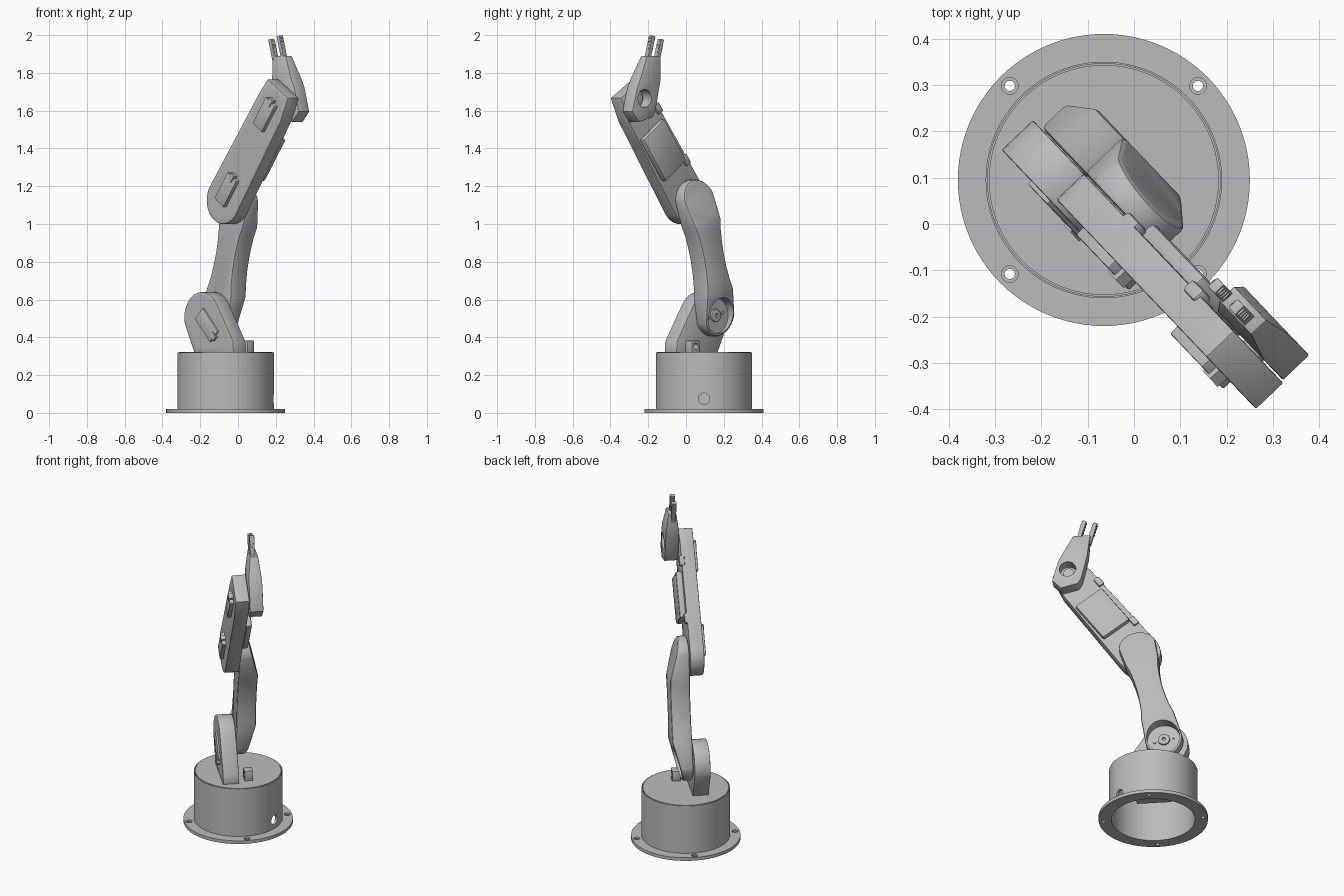
import bpy, bmesh
from math import radians, cos, sin, pi, atan2, hypot
from mathutils import Matrix, Vector

if "Cube" in bpy.data.objects:
    bpy.data.objects.remove(bpy.data.objects["Cube"])

grey = bpy.data.materials.new("plain grey")
grey.use_nodes = True
grey.diffuse_color = (0.5, 0.5, 0.5, 1)
grey.node_tree.nodes["Principled BSDF"].inputs["Base Color"].default_value = (0.5, 0.5, 0.5, 1)

# Arm plane: first axis reaches forward, second is up, third is sideways
BASE = Vector((-0.065, 0.095, 0))
yaw = radians(-46.4)
ARM = Matrix(((cos(yaw), 0, -sin(yaw), BASE.x),
              (sin(yaw), 0, cos(yaw), BASE.y),
              (0, 1, 0, 0),
              (0, 0, 0, 1)))
WORLD = Matrix.Translation(BASE)
SHOULDER, ELBOW = (-0.064, 0.515), (0.085, 1.125)


def frame(u, z, angle=0):
    return ARM @ Matrix.Translation((u, z, 0)) @ Matrix.Rotation(angle, 4, 'Z')


def arc(cx, cy, r, a0, a1, n=20):
    steps = [radians(a0 + (a1 - a0) * i / n) for i in range(n + 1)]
    return [(cx + r * cos(a), cy + r * sin(a)) for a in steps]


def circle(r, cx=0, cy=0):
    return arc(cx, cy, r, 0, 351, 39)


def slot(t0, t1, r):
    return arc(t0, 0, r, 90, 270) + arc(t1, 0, r, -90, 90)


def rect(p0, p1, q0, q1):
    return [(p0, q0), (p1, q0), (p1, q1), (p0, q1)]


def bake(o):
    dg = bpy.context.evaluated_depsgraph_get()
    mesh = bpy.data.meshes.new_from_object(o.evaluated_get(dg))
    o.modifiers.clear()
    o.data = mesh


def finish(name, bm, matrix):
    bm.transform(matrix)
    bmesh.ops.recalc_face_normals(bm, faces=bm.faces[:])
    mesh = bpy.data.meshes.new(name)
    bm.to_mesh(mesh)
    bm.free()
    mesh.materials.append(grey)
    o = bpy.data.objects.new(name, mesh)
    bpy.context.collection.objects.link(o)
    return o


def prism(name, pts, h0, h1, matrix, bevel=0, planes=()):
    bm = bmesh.new()
    face = bm.faces.new([bm.verts.new((p, q, h0)) for p, q in pts])
    up = bmesh.ops.extrude_face_region(bm, geom=[face])["geom"]
    top = [v for v in up if isinstance(v, bmesh.types.BMVert)]
    bmesh.ops.translate(bm, verts=top, vec=(0, 0, h1 - h0))
    for co, no in planes:
        bmesh.ops.bisect_plane(bm, geom=bm.verts[:] + bm.edges[:] + bm.faces[:],
                               plane_co=co, plane_no=no, clear_outer=True)
        bmesh.ops.holes_fill(bm, edges=bm.edges[:], sides=0)
    o = finish(name, bm, matrix)
    if bevel:
        m = o.modifiers.new("bevel", 'BEVEL')
        m.width, m.segments, m.angle_limit = bevel, 2, radians(40)
        bake(o)
    return o


def cut(o, pts, h0, h1, matrix):
    cutter = prism("cutter", pts, h0, h1, matrix)
    cutter.hide_render = True
    m = o.modifiers.new("cut", 'BOOLEAN')
    m.operation, m.solver, m.object = 'DIFFERENCE', 'EXACT', cutter
    bake(o)
    bpy.data.objects.remove(cutter)


def lathe(name, profile, matrix, n=96):
    bm = bmesh.new()
    rings = [[bm.verts.new((r * cos(2 * pi * i / n), r * sin(2 * pi * i / n), z))
              for i in range(n)] for r, z in profile]
    for a, b in zip(rings, rings[1:] + rings[:1]):
        for i in range(n):
            j = (i + 1) % n
            if a[i].co.xy.length + b[i].co.xy.length > 0:
                bm.faces.new((a[i], a[j], b[j], b[i]))
    bmesh.ops.remove_doubles(bm, verts=bm.verts[:], dist=1e-5)
    return finish(name, bm, matrix)


def servo(name, m):
    # body, mounting ears, output disc and ear screws
    prism(name + "_body", rect(-0.085, 0.085, -0.042, 0.042), -0.125, -0.03, m, 0.004)
    prism(name + "_ears", rect(-0.115, 0.115, -0.042, 0.042), -0.075, -0.06, m)
    prism(name + "_cable_plug", rect(0.06, 0.1, -0.015, 0.015), -0.13, -0.09, m)
    for p in (-0.1, 0.1):
        for q in (-0.022, 0.022):
            prism(name + "_screw", circle(0.008, p, q), -0.075, -0.082, m)


# Base: flanged hollow drum with a lid seam, screw holes and a cable hole
base = lathe("base_drum", [(0.24, 0), (0.315, 0), (0.315, 0.02), (0.255, 0.02),
                           (0.255, 0.32), (0.251, 0.32), (0.251, 0.312), (0.248, 0.312),
                           (0.248, 0.322), (0, 0.322), (0, 0.3), (0.24, 0.3)], WORLD)
for x in (-0.203, 0.203):
    for y in (-0.203, 0.203):
        cut(base, circle(0.011, x, y), -0.1, 0.1, WORLD)
        cut(base, circle(0.018, x, y), 0.01, 0.1, WORLD)
SIDE = WORLD @ Matrix.Rotation(pi / 2, 4, 'Y')
cut(base, circle(0.03, -0.075, 0), 0.15, 0.4, SIDE)
prism("base_servo", rect(-0.1, 0.1, -0.05, 0.05), 0.14, 0.305, WORLD @ Matrix.Rotation(yaw, 4, 'Z'))

# Cable guide on the lid
guide = prism("cable_guide", rect(-0.03, 0.03, 0, 0.065), 0.015, 0.065, frame(0.12, 0.318), 0.004)
cut(guide, circle(0.016, 0, 0.035), -0.1, 0.2, frame(0.12, 0.318))

# Shoulder bracket with a servo pocket
J = SHOULDER
m = frame(0, 0)
bracket = prism("shoulder_bracket", [(-0.12, 0.315), (0.18, 0.315), (0.175, 0.38)]
                + arc(J[0], 0.505, 0.135, 35, 195), -0.115, -0.022, m, 0.004)
cut(bracket, [(-0.095, 0.345), (0.15, 0.345), (0.15, 0.375)]
    + arc(J[0], 0.505, 0.118, 35, 195), -0.2, -0.04, m)
servo("shoulder_servo", frame(-0.02, 0.465, radians(-47)))

# Upper arm: waisted link whose outer side slopes down across both joints
du, dz = ELBOW[0] - J[0], ELBOW[1] - J[1]
L, tilt = hypot(du, dz), atan2(dz, du)
m = frame(*J, tilt)
waist = [(0.12, 0.098), (0.19, 0.084), (0.26, 0.077), (0.32, 0.075),
         (0.38, 0.077), (0.45, 0.084), (0.51, 0.098)]
outline = (arc(0, 0, 0.11, 100, 260) + [(t, -w) for t, w in waist]
           + arc(L, 0, 0.11, -80, 80) + [(t, w) for t, w in reversed(waist)])
slopes = [((L - 0.13, 0, 0.095), (0.25, 0, 1)), ((0.13, 0, 0.095), (-0.25, 0, 1))]
upper = prism("upper_arm", outline, -0.02, 0.095, m, 0.012, slopes)
for t in (0, L):
    cut(upper, circle(0.095, t), 0.018, 0.3, m)
    horn = prism("joint_horn", circle(0.034, t), -0.03, 0.03, m, 0.003)
    cut(horn, circle(0.011, t), 0.0, 0.1, m)
    for q in (-0.055, 0.055):
        prism("horn_screw", circle(0.009, t, q), 0.015, 0.024, m)

# Forearm: two servo pockets and a window through its middle
m = frame(*ELBOW, radians(53.5))
fore = prism("forearm", arc(0, 0, 0.125, 90, 270) + [(0.6, -0.108), (0.733, -0.08),
             (0.72, 0.105), (0.62, 0.114)], -0.103, -0.022, m, 0.004)
cut(fore, slot(0, 0.115, 0.1), -0.2, -0.038, m)
cut(fore, slot(0.505, 0.615, 0.086), -0.2, -0.038, m)
cut(fore, rect(0.27, 0.41, -0.2, 0.2), -0.086, -0.03, m)
servo("elbow_servo", m @ Matrix.Translation((0.07, 0, 0)))
servo("wrist_servo", m @ Matrix.Translation((0.565, 0, 0)))
cover = prism("forearm_cover", rect(0.2, 0.475, -0.105, 0.085), -0.025, 0.014, m, 0.012)
for t in (0.16, 0.5):
    prism("forearm_cable_clip", rect(t, t + 0.06, 0.085, 0.122), -0.04, -0.008, m, 0.008)

# Gripper hand, narrowing towards the top
m = frame(0, 0)
hand = prism("gripper_hand", [(0.43, 1.565), (0.53, 1.54), (0.58, 1.595), (0.545, 1.72),
             (0.46, 1.89), (0.36, 1.89), (0.375, 1.75), (0.41, 1.6)], -0.018, 0.06, m, 0.004,
             [((0, 1.77, 0.06), (0, 0.12, 1)), ((0, 1.77, -0.018), (0, 0.15, -1))])
cut(hand, circle(0.048, 0.49, 1.665), -0.005, 0.2, m)
prism("wrist_axle", circle(0.03, 0.49, 1.665), -0.035, 0.012, m)

# Gripper fingers with teeth on both sides
m = frame(0.397, 1.87, radians(106))
for side in (-1, 1):
    s = side * 0.033
    prism("gripper_finger", rect(-0.02, 0.122, s - 0.011, s + 0.011), 0.004, 0.032, m, 0.002)
    for i in range(4):
        t = 0.045 + 0.02 * i
        prism("finger_tooth", rect(t, t + 0.009, s - 0.015, s + 0.015), 0.009, 0.027, m)

# Smooth shading with sharp edges kept
bpy.ops.object.select_all(action='DESELECT')
for o in bpy.context.collection.objects:
    if o.type == 'MESH':
        o.select_set(True)
        bpy.context.view_layer.objects.active = o
bpy.ops.object.shade_smooth_by_angle(angle=radians(30))
